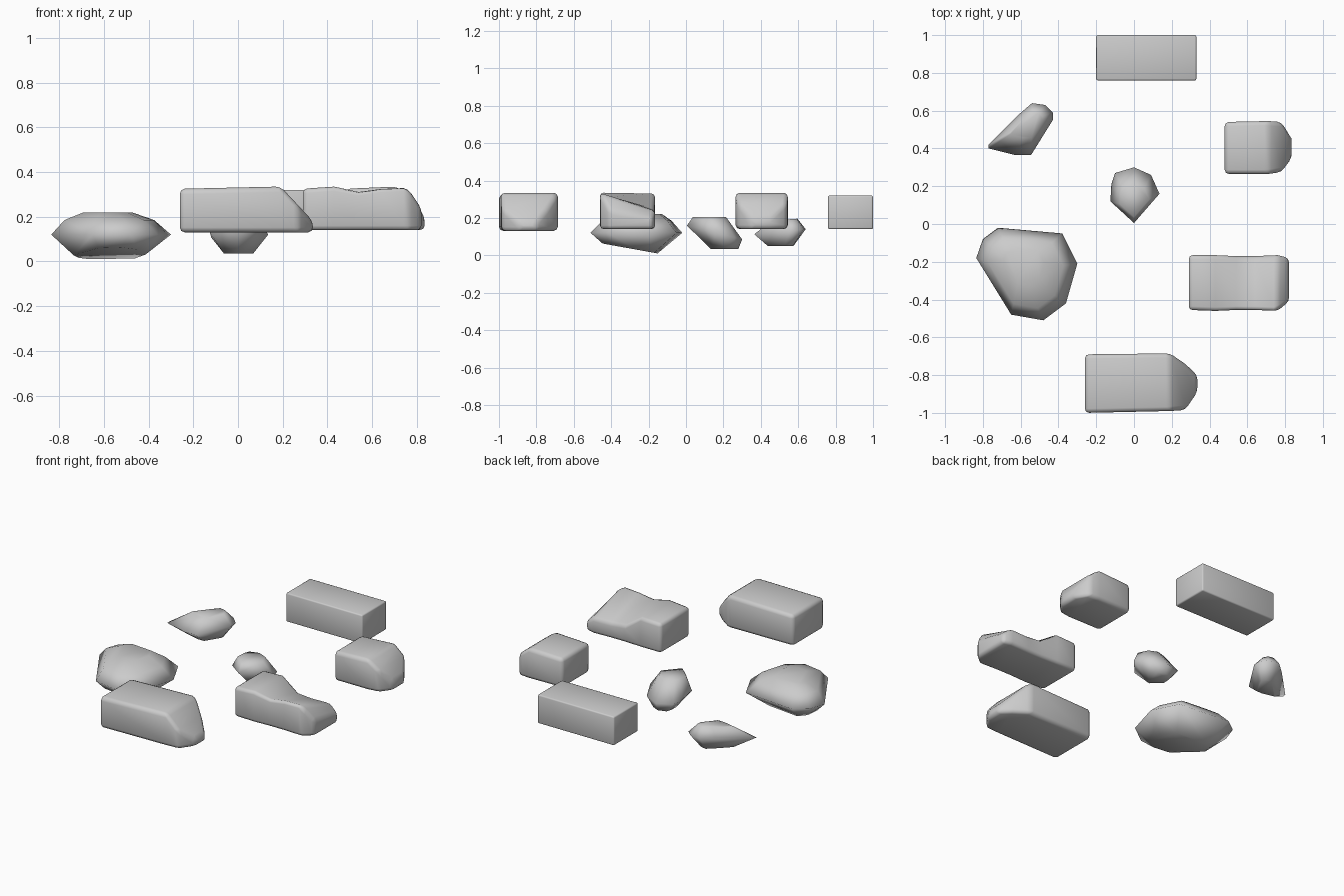
import bpy
import bmesh

cube = bpy.data.objects.get("Cube")
if cube:
    bpy.data.objects.remove(cube, do_unlink=True)

# Single stone colour
stone = bpy.data.materials.new("stone grey")
stone.use_nodes = True
grey = (0.6, 0.6, 0.6, 1)
stone.diffuse_color = grey
stone.node_tree.nodes["Principled BSDF"].inputs["Base Color"].default_value = grey


def finish(name, bm, bevel=0):
    """Turn the bmesh into a smooth shaded object with optional soft edges."""
    bmesh.ops.recalc_face_normals(bm, faces=bm.faces[:])
    for face in bm.faces:
        face.smooth = True
    mesh = bpy.data.meshes.new(name)
    bm.to_mesh(mesh)
    bm.free()
    mesh.materials.append(stone)
    obj = bpy.data.objects.new(name, mesh)
    bpy.context.collection.objects.link(obj)
    if bevel:
        mod = obj.modifiers.new("soft edges", "BEVEL")
        mod.width = bevel
        mod.segments = 2
        mod.limit_method = "ANGLE"
        mod.angle_limit = 0.6
    return obj


def brick(name, bottom, sections, bevel):
    """Loft four-cornered sections along x: (x, front y, back y, front top, back top)."""
    bm = bmesh.new()
    rings = []
    for x, front, back, top_front, top_back in sections:
        corners = ((front, bottom), (back, bottom), (back, top_back), (front, top_front))
        rings.append([bm.verts.new((x, y, z)) for y, z in corners])
    for a, b in zip(rings, rings[1:]):
        for i in range(4):
            j = (i + 1) % 4
            bm.faces.new((a[i], a[j], b[j], b[i]))
    bm.faces.new(rings[0])
    bm.faces.new(rings[-1])
    return finish(name, bm, bevel)


def rock(name, center, outline, rings):
    """Hull of scaled copies of a plan outline: (scale, x, y, z, tilt along y)."""
    bm = bmesh.new()
    for scale, cx, cy, z, tilt in rings:
        for x, y in outline:
            dx = (x - center[0]) * scale
            dy = (y - center[1]) * scale
            bm.verts.new((cx + dx, cy + dy, z + dy * tilt))
    hull = bmesh.ops.convex_hull(bm, input=bm.verts[:])
    spare = {g for g in hull["geom_interior"] + hull["geom_unused"]
             if isinstance(g, bmesh.types.BMVert)}
    bmesh.ops.delete(bm, geom=list(spare), context="VERTS")
    bmesh.ops.dissolve_limit(bm, angle_limit=0.06, verts=bm.verts[:], edges=bm.edges[:])
    return finish(name, bm)


# Intact brick
brick("whole_brick", 0.14, [
    (-0.2, 0.76, 1, 0.32, 0.32),
    (0.33, 0.76, 1, 0.32, 0.32)], 0.008)

# Half brick with a blunt broken end
brick("half_brick", 0.14, [
    (0.48, 0.265, 0.54, 0.325, 0.325),
    (0.71, 0.265, 0.545, 0.335, 0.335),
    (0.78, 0.275, 0.54, 0.28, 0.28),
    (0.835, 0.35, 0.45, 0.2, 0.2)], 0.022)

# Brick with a dip across the top and a worn back corner
brick("dented_brick", 0.14, [
    (0.29, -0.455, -0.165, 0.325, 0.325),
    (0.43, -0.46, -0.165, 0.335, 0.33),
    (0.54, -0.455, -0.17, 0.315, 0.25),
    (0.64, -0.455, -0.17, 0.33, 0.24),
    (0.76, -0.46, -0.165, 0.335, 0.24),
    (0.82, -0.41, -0.18, 0.24, 0.2)], 0.02)

# Long brick with a sloping nose
brick("chipped_brick", 0.13, [
    (-0.26, -1, -0.69, 0.325, 0.325),
    (0.19, -0.99, -0.685, 0.335, 0.335),
    (0.27, -0.985, -0.74, 0.25, 0.25),
    (0.335, -0.89, -0.8, 0.18, 0.18)], 0.022)

# Large boulder
rock("large_rock", (-0.56, -0.25),
     [(-0.72, -0.02), (-0.38, -0.05), (-0.3, -0.21), (-0.36, -0.42),
      (-0.48, -0.51), (-0.65, -0.48), (-0.835, -0.18), (-0.8, -0.08)],
     [(1, -0.56, -0.25, 0.12, 0),
      (0.75, -0.57, -0.25, 0.185, 0),
      (0.4, -0.58, -0.22, 0.22, 0),
      (0.6, -0.57, -0.29, 0.035, -0.18)])

# Small pebble in the middle
rock("small_rock", (0, 0.16),
     [(0, 0.3), (0.09, 0.26), (0.135, 0.16), (0, 0.005),
      (-0.125, 0.12), (-0.12, 0.21), (-0.1, 0.27)],
     [(1, 0, 0.16, 0.12, -0.25),
      (0.6, 0, 0.13, 0.205, 0),
      (0.5, 0, 0.21, 0.035, 0)])

# Slim shard
rock("shard_rock", (-0.58, 0.49),
     [(-0.54, 0.64), (-0.47, 0.63), (-0.43, 0.59), (-0.43, 0.55),
      (-0.545, 0.365), (-0.63, 0.365), (-0.77, 0.4), (-0.77, 0.42), (-0.61, 0.58)],
     [(1, -0.58, 0.49, 0.125, 0.1),
      (0.5, -0.56, 0.52, 0.19, 0.08),
      (0.5, -0.56, 0.5, 0.05, 0)])
